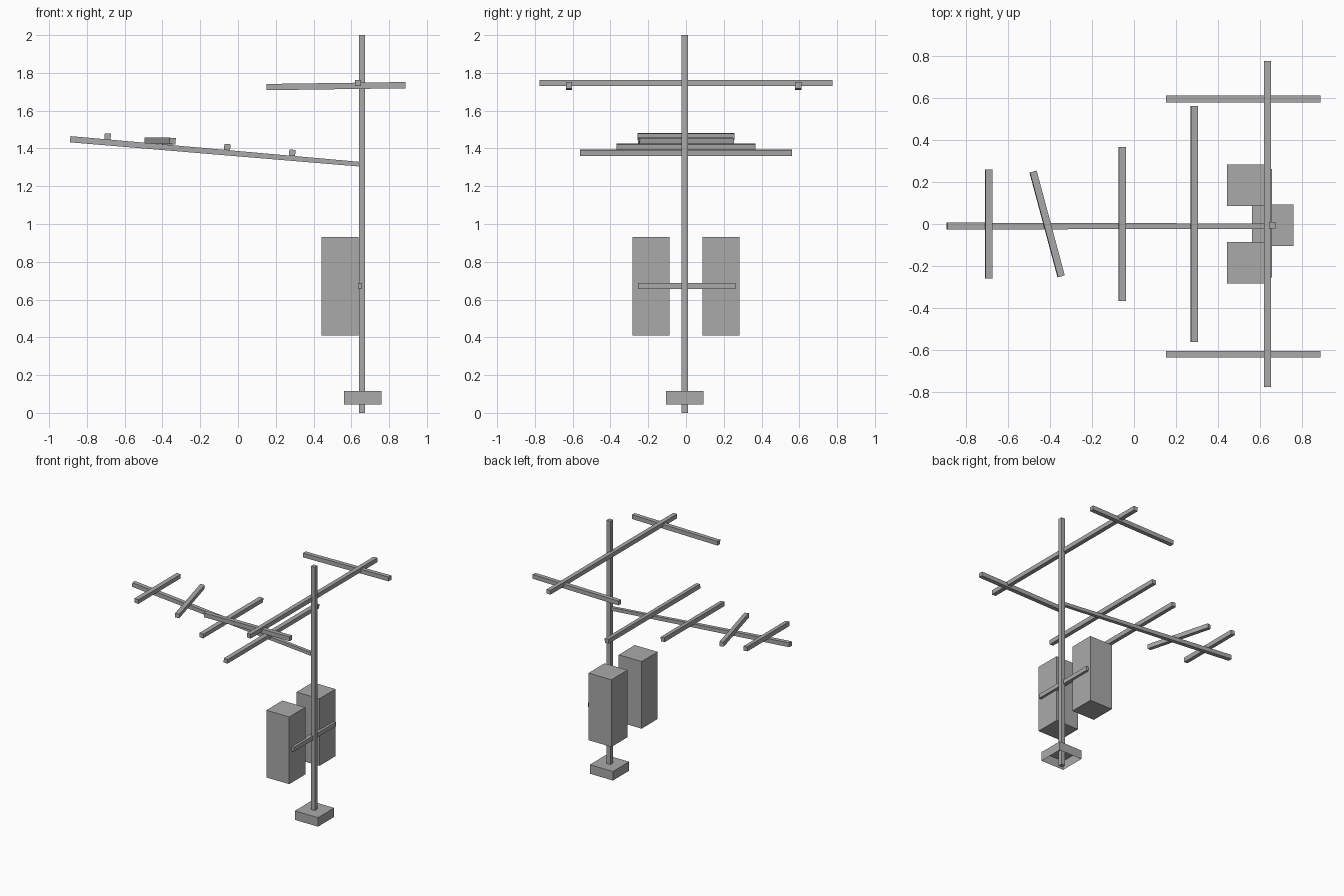
import bpy, bmesh
from mathutils import Matrix, Vector
from math import radians

cube = bpy.data.objects.get("Cube")
if cube:
    bpy.data.objects.remove(cube, do_unlink=True)

grey = bpy.data.materials.new("plain_grey")
grey.use_nodes = True
GREY = (0.4, 0.4, 0.4, 1)
grey.diffuse_color = GREY
grey.node_tree.nodes["Principled BSDF"].inputs["Base Color"].default_value = GREY

BAR = 0.033      # thickness of the square bars
POLE_X, POLE_Y = 0.657, -0.006


def box(name, center, size, tilt=0, turn=0, taper=1, open_bottom=False):
    """Box tilted about y and turned about z; taper shrinks its +x end."""
    bm = bmesh.new()
    bmesh.ops.create_cube(bm, size=1)
    if open_bottom:
        bottom = [f for f in bm.faces if f.normal.z < -0.9]
        bmesh.ops.delete(bm, geom=bottom, context='FACES_ONLY')
    for v in bm.verts:
        k = taper if v.co.x > 0 else 1
        v.co = Vector((v.co.x * size[0], v.co.y * size[1] * k, v.co.z * size[2] * k))
    rot = Matrix.Rotation(radians(turn), 4, 'Z') @ Matrix.Rotation(radians(tilt), 4, 'Y')
    bm.transform(Matrix.Translation(center) @ rot)
    mesh = bpy.data.meshes.new(name)
    bm.to_mesh(mesh)
    bm.free()
    mesh.materials.append(grey)
    obj = bpy.data.objects.new(name, mesh)
    bpy.context.collection.objects.link(obj)
    return obj


# Mast and its hollow foot
box("mast", (POLE_X, POLE_Y, 1), (BAR, BAR, 2))
box("mast_foot", (POLE_X + 0.003, POLE_Y, 0.08), (0.198, 0.198, 0.07), open_bottom=True)

# Equipment boxes and the bracket joining them
for side, y in (("left", 0.185), ("right", -0.185)):
    box("equipment_box_" + side, (0.539, y, 0.67), (0.196, 0.197, 0.52))
box("box_bracket", (0.64, 0.004, 0.672), (BAR, 0.516, BAR))

# Upper crossbar with two slightly tilted rods
box("upper_crossbar", (0.635, 0, 1.746), (BAR, 1.55, BAR))
for side, y in (("back", 0.594), ("front", -0.619)):
    box("upper_rod_" + side, (0.519, y, 1.73), (0.735, BAR, BAR), tilt=-0.8)

# Long sloping boom, thinner toward the mast
SLOPE = 4.93
box("boom", (-0.125, -0.01, 1.383), (1.533, BAR, BAR), tilt=SLOPE, taper=0.75)

# Boom elements: x, height, length, turn
elements = [(-0.69, 1.463, 0.516, 0), (-0.413, 1.439, 0.516, 15),
            (-0.057, 1.407, 0.734, 0), (0.287, 1.377, 1.122, 0)]
for i, (x, z, length, turn) in enumerate(elements):
    box("boom_element_%d" % (i + 1), (x, 0, z), (BAR, length, BAR),
        tilt=SLOPE, turn=turn)
